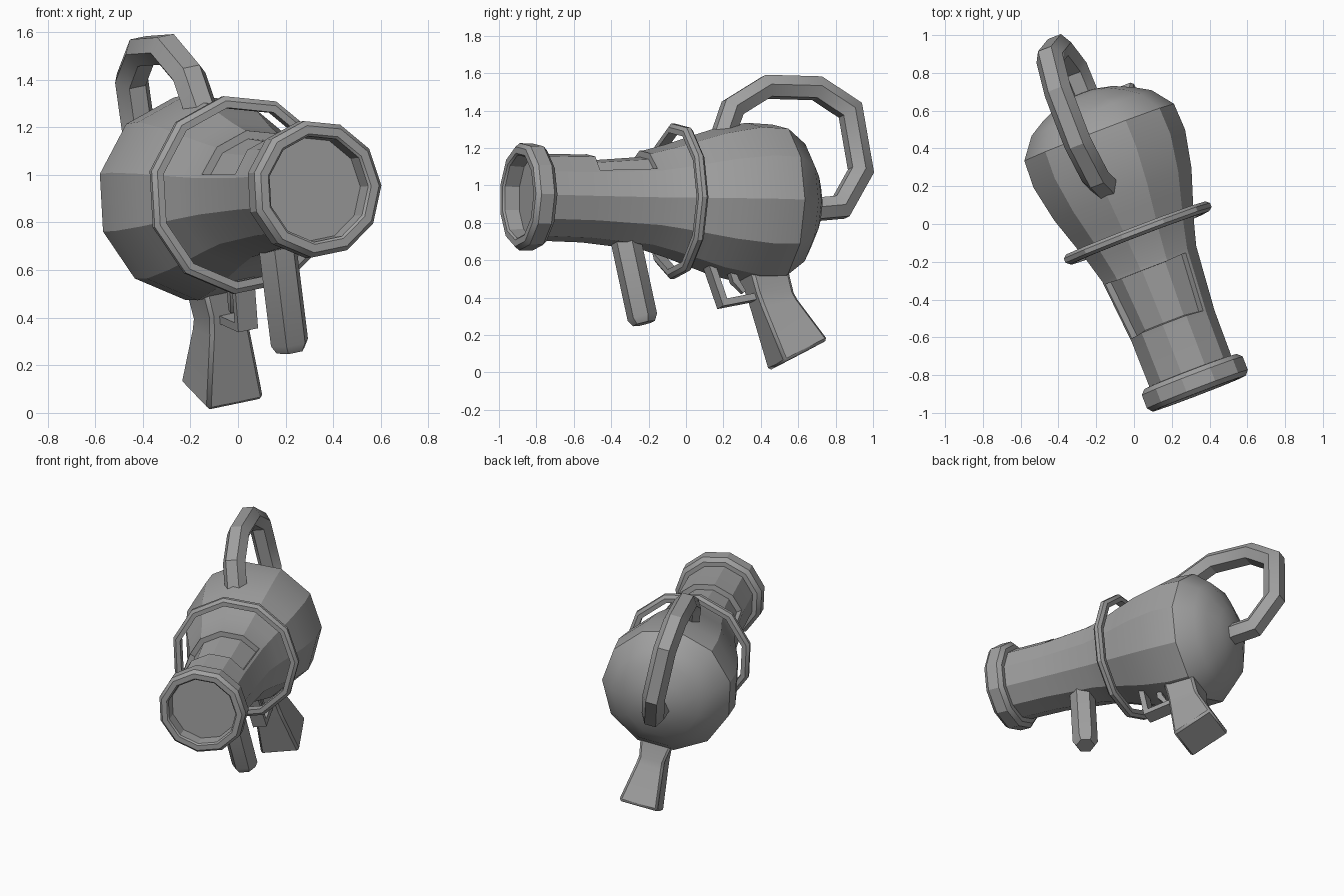
import bpy
import bmesh
from math import radians, sin, cos, pi
from mathutils import Matrix, Vector

if "Cube" in bpy.data.objects:
    bpy.data.objects.remove(bpy.data.objects["Cube"], do_unlink=True)

SIDES = 11
# Parts are built with the barrel along -y, then turned into the final pose
POSE = (Matrix.Translation((0.015, -0.05, 0.918))
        @ Matrix.Rotation(radians(21), 4, 'Z')
        @ Matrix.Rotation(radians(-1.5), 4, 'X')
        @ Matrix.Rotation(radians(-11), 4, 'Y'))

grey = bpy.data.materials.new("plain grey")
grey.use_nodes = True
grey.diffuse_color = (0.35, 0.35, 0.35, 1)
grey.node_tree.nodes["Principled BSDF"].inputs["Base Color"].default_value = grey.diffuse_color


def finish(name, bm, bevel=0):
    bmesh.ops.recalc_face_normals(bm, faces=bm.faces)
    bm.transform(POSE)
    mesh = bpy.data.meshes.new(name)
    bm.to_mesh(mesh)
    bm.free()
    mesh.materials.append(grey)
    obj = bpy.data.objects.new(name, mesh)
    bpy.context.collection.objects.link(obj)
    bpy.ops.object.select_all(action='DESELECT')
    obj.select_set(True)
    bpy.context.view_layer.objects.active = obj
    bpy.ops.object.shade_smooth_by_angle(angle=radians(30))
    if bevel:
        mod = obj.modifiers.new("edge chamfer", 'BEVEL')
        mod.width = bevel
        mod.segments = 1
    return obj


def loft(bm, rings, closed=False):
    """Skin a list of point loops; either cap the ends or join them."""
    loops = [[bm.verts.new(p) for p in ring] for ring in rings]
    count = len(loops[0])
    pairs = list(zip(loops, loops[1:]))
    if closed:
        pairs.append((loops[-1], loops[0]))
    else:
        bm.faces.new(loops[0])
        bm.faces.new(loops[-1])
    for a, b in pairs:
        for i in range(count):
            j = (i + 1) % count
            bm.faces.new((a[i], a[j], b[j], b[i]))


def lathe(profile, closed=False):
    """Turn (position, radius) pairs around the barrel axis."""
    bm = bmesh.new()
    angles = [pi / 2 + 2 * pi * i / SIDES for i in range(SIDES)]
    loft(bm, [[(r * cos(a), y, r * sin(a)) for a in angles] for y, r in profile], closed)
    bmesh.ops.recalc_face_normals(bm, faces=bm.faces)
    return bm


def sweep(path, section, scales=None):
    """Mitred sweep of a section along a (y, z) path in the centre plane."""
    pts = [Vector(p) for p in path]
    rings = []
    for i, p in enumerate(pts):
        before = (p - pts[i - 1]).normalized() if i else None
        after = (pts[i + 1] - p).normalized() if i < len(pts) - 1 else None
        t = ((before or after) + (after or before)).normalized()
        stretch = 1 / max(t.dot(after or before), 0.5)
        n = Vector((-t.y, t.x)) * stretch
        s = scales[i] if scales else 1
        rings.append([(x * s, p.x + n.x * b * s, p.y + n.y * b * s) for x, b in section])
    bm = bmesh.new()
    loft(bm, rings)
    return bm


def hexagon(w, h):
    return [(w, 0), (w / 2, h), (-w / 2, h), (-w, 0), (-w / 2, -h), (w / 2, -h)]


def rectangle(w, h):
    return [(w, h), (-w, h), (-w, -h), (w, -h)]


# Bulbous body and tapering barrel with a sunken panel on top
body = lathe([(-0.8, 0.235), (-0.53, 0.238), (-0.175, 0.27), (-0.05, 0.305),
              (0.1, 0.355), (0.22, 0.395), (0.42, 0.436), (0.57, 0.43),
              (0.68, 0.345), (0.73, 0.26), (0.775, 0.16), (0.795, 0.07), (0.8, 0.005)])
panel = []
for f in body.faces:
    c = f.calc_center_median()
    if -0.5 < c.y < -0.2 and c.z > 0.1:
        panel.append(f)
bmesh.ops.inset_region(body, faces=panel, thickness=0.025, depth=0)
bmesh.ops.inset_region(body, faces=panel, thickness=0.003, depth=-0.035)
finish("body_and_barrel", body)

# Muzzle collar with recessed disc
finish("muzzle", lathe([(-0.78, 0.2), (-0.785, 0.265), (-0.81, 0.29), (-0.885, 0.29),
                        (-0.91, 0.27), (-0.91, 0.235), (-0.9, 0.225), (-0.82, 0.22)]))

# Free-standing hoop around the barrel
finish("barrel_hoop", lathe([(-0.028, 0.37), (-0.028, 0.4), (-0.012, 0.42),
                             (0.012, 0.42), (0.028, 0.4), (0.028, 0.37)], closed=True))

# Looping carry handle
finish("carry_handle", sweep([(0.27, 0.33), (0.345, 0.515), (0.545, 0.635), (0.835, 0.635),
                              (1.02, 0.52), (1.065, 0.19), (0.94, -0.01), (0.76, -0.03)],
                             hexagon(0.075, 0.058)))

# Front grip with a chamfered tip
finish("front_grip", sweep([(-0.31, -0.18), (-0.227, -0.64), (-0.22, -0.675)],
                           hexagon(0.085, 0.07), [1, 1, 0.75]))

# Rear grip: front (y, z), back (y, z) and half width of each section
grip_sections = [(0.36, -0.36, 0.58, -0.36, 0.11),
                 (0.405, -0.5, 0.62, -0.5, 0.085),
                 (0.43, -0.58, 0.64, -0.54, 0.09),
                 (0.53, -0.89, 0.785, -0.76, 0.13)]
grip = bmesh.new()
loft(grip, [[(w, fy, fz), (-w, fy, fz), (-w, by, bz), (w, by, bz)]
            for fy, fz, by, bz, w in grip_sections])
finish("rear_grip", grip, bevel=0.015)

# Trigger guard and trigger
finish("trigger_guard", sweep([(0.17, -0.35), (0.235, -0.555), (0.45, -0.51)],
                              rectangle(0.045, 0.018)))
finish("trigger", sweep([(0.29, -0.36), (0.31, -0.43), (0.36, -0.49)],
                        rectangle(0.025, 0.018), [1, 1, 0.6]))
